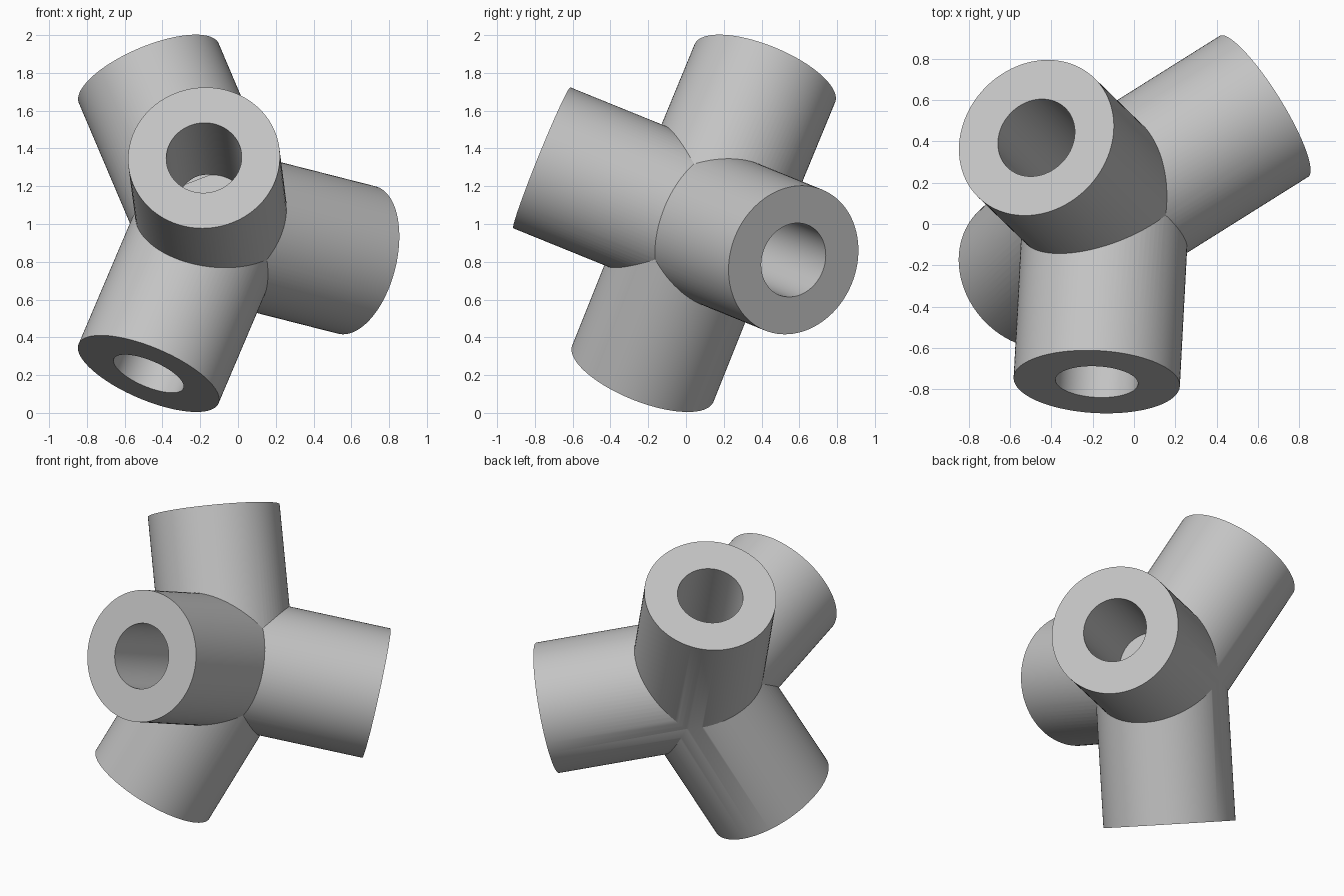
import bpy
import math
from mathutils import Vector

cube = bpy.data.objects.get("Cube")
if cube:
    bpy.data.objects.remove(cube, do_unlink=True)

HUB = Vector((-0.135, 0.09, 1.004))
RADIUS, BORE = 0.4025, 0.2
LENGTH, BORE_START = 0.922, 0.19

# Axis direction of each socket, measured from the hub
AXES = {
    "upper_socket": (-0.34, 0.33, 0.80),
    "front_socket": (-0.045, -0.85, 0.345),
    "side_socket": (0.765, 0.48, -0.195),
    "lower_socket": (-0.34, -0.32, -0.80),
}

grey = bpy.data.materials.new("light grey")
grey.use_nodes = True
COLOUR = (0.55, 0.55, 0.55, 1)
grey.diffuse_color = COLOUR
grey.node_tree.nodes["Principled BSDF"].inputs["Base Color"].default_value = COLOUR


def rod(name, axis, radius, start, end):
    """Cylinder along an axis through the hub."""
    axis = Vector(axis).normalized()
    bpy.ops.mesh.primitive_cylinder_add(
        vertices=96, radius=radius, depth=end - start,
        location=HUB + axis * (start + end) / 2,
        rotation=axis.to_track_quat("Z", "Y").to_euler())
    obj = bpy.context.object
    obj.name = name
    obj.data.materials.append(grey)
    return obj


def combine(target, tool, operation):
    """Apply a boolean and discard the tool object."""
    tool.hide_render = True
    bpy.context.view_layer.objects.active = target
    mod = target.modifiers.new(operation.lower(), "BOOLEAN")
    mod.operation = operation
    mod.solver = "EXACT"
    mod.object = tool
    bpy.ops.object.modifier_apply(modifier=mod.name)
    bpy.data.objects.remove(tool, do_unlink=True)


# Four solid sockets merged into one body
sockets = [rod(name, axis, RADIUS, -0.02, LENGTH) for name, axis in AXES.items()]
body = sockets[0]
for socket in sockets[1:]:
    combine(body, socket, "UNION")

# Blind bore in each socket
for name, axis in AXES.items():
    combine(body, rod(name + "_bore", axis, BORE, BORE_START, LENGTH + 0.1), "DIFFERENCE")

body.name = "pipe_connector"
bpy.ops.object.select_all(action="DESELECT")
body.select_set(True)
bpy.context.view_layer.objects.active = body
bpy.ops.object.shade_smooth_by_angle(angle=math.radians(25))
